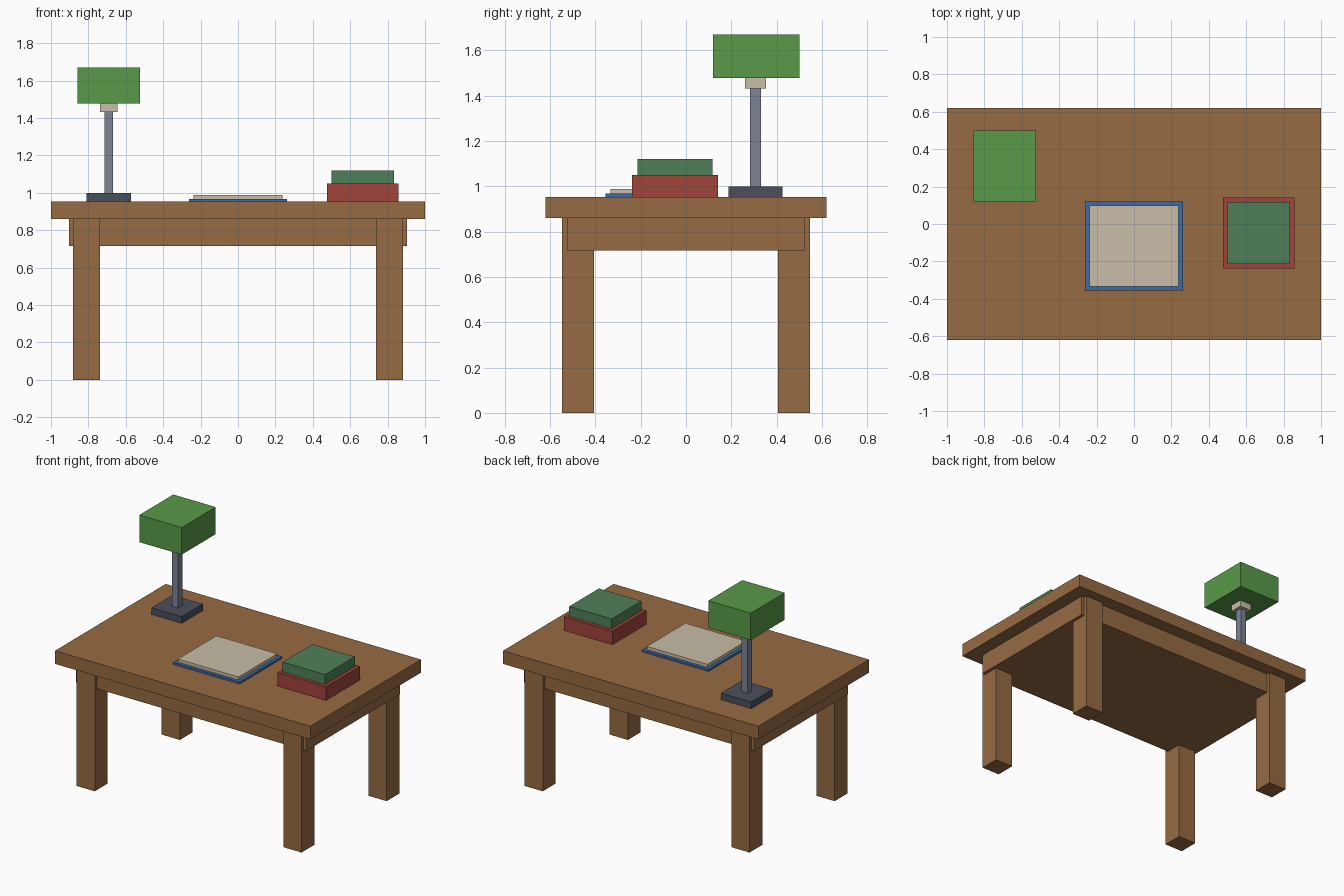
import bpy

if "Cube" in bpy.data.objects:
    bpy.data.objects.remove(bpy.data.objects["Cube"])


def material(name, r, g, b):
    m = bpy.data.materials.new(name)
    m.diffuse_color = (r, g, b, 1.0)
    m.use_nodes = True
    m.node_tree.nodes["Principled BSDF"].inputs["Base Color"].default_value = m.diffuse_color
    return m


wood = material("brown wood", 0.305, 0.147, 0.054)
lime = material("leaf green", 0.098, 0.323, 0.065)
forest = material("book green", 0.078, 0.216, 0.098)
red = material("book red", 0.352, 0.056, 0.042)
blue = material("folder blue", 0.050, 0.144, 0.352)
cream = material("cream", 0.578, 0.515, 0.392)
steel = material("steel grey", 0.202, 0.231, 0.296)
dark = material("dark grey", 0.069, 0.078, 0.107)


def box(name, mat, x0, x1, y0, y1, z0, z1):
    """Axis-aligned box given by its limits."""
    bpy.ops.mesh.primitive_cube_add(
        size=1, location=((x0 + x1) / 2, (y0 + y1) / 2, (z0 + z1) / 2))
    ob = bpy.context.object
    ob.name = name
    ob.scale = (x1 - x0, y1 - y0, z1 - z0)
    bpy.ops.object.transform_apply(location=False, rotation=False, scale=True)
    ob.data.materials.append(mat)
    return ob


def centred(name, mat, cx, cy, hx, hy, z0, z1):
    return box(name, mat, cx - hx, cx + hx, cy - hy, cy + hy, z0, z1)


# Desk: top, solid apron block, four legs
TOP = 0.953
centred("desk_top", wood, 0, 0, 1.0, 0.619, 0.86, TOP)
centred("apron", wood, 0, 0, 0.903, 0.523, 0.717, 0.86)
for sx, side in ((-1, "left"), (1, "right")):
    for sy, end in ((-1, "front"), (1, "back")):
        centred(f"{end}_{side}_leg", wood, sx * 0.81, sy * 0.476,
                0.071, 0.071, 0, 0.86)

# Desk lamp
LX, LY = -0.691, 0.307
centred("lamp_base", dark, LX, LY, 0.119, 0.119, TOP, 1.0)
centred("lamp_post", steel, LX, LY, 0.024, 0.024, 1.0, 1.432)
centred("lamp_collar", cream, LX, LY, 0.047, 0.047, 1.432, 1.478)
centred("lamp_shade", lime, LX, LY + 0.003, 0.166, 0.19, 1.478, 1.67)

# Blotter with paper
centred("blotter", blue, 0, -0.117, 0.261, 0.238, TOP, 0.967)
centred("paper", cream, 0, -0.117, 0.238, 0.216, 0.967, 0.989)

# Stacked books
centred("lower_book", red, 0.667, -0.049, 0.19, 0.19, TOP, 1.05)
centred("upper_book", forest, 0.667, -0.049, 0.166, 0.166, 1.05, 1.12)
